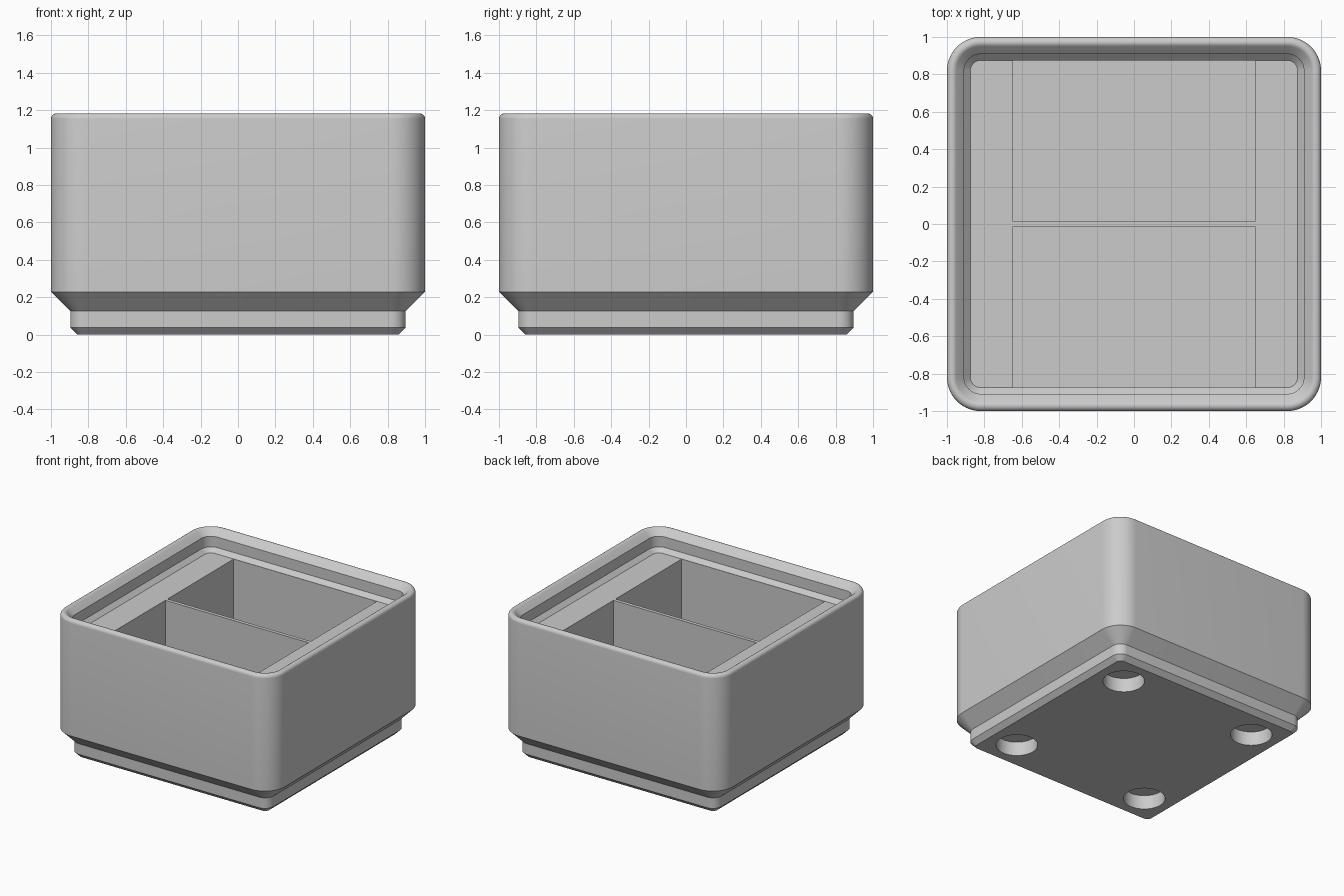
import bpy
import bmesh
from math import sin, cos, pi, radians
from mathutils import Matrix

MM = 2 / 41.5          # one millimetre in scene units
HALF = 20.75           # half width of the bin
CORNER = 3.75          # outer corner radius

if "Cube" in bpy.data.objects:
    bpy.data.objects.remove(bpy.data.objects["Cube"], do_unlink=True)

grey = bpy.data.materials.new("plain grey")
grey.use_nodes = True
grey.diffuse_color = (0.6, 0.6, 0.6, 1)
grey.node_tree.nodes["Principled BSDF"].inputs["Base Color"].default_value = grey.diffuse_color


def rounded_square(bm, inset, z, steps=14):
    """Ring of vertices for the outline offset inward by inset."""
    radius = CORNER - inset
    middle = HALF - CORNER
    ring = []
    for corner in range(4):
        for i in range(steps + 1):
            a = corner * pi / 2 + i / steps * pi / 2
            sx = 1 if corner in (0, 3) else -1
            sy = 1 if corner in (0, 1) else -1
            ring.append(bm.verts.new(((sx * middle + radius * cos(a)) * MM,
                                      (sy * middle + radius * sin(a)) * MM, z * MM)))
    return ring


def finish(bm, name):
    bmesh.ops.recalc_face_normals(bm, faces=bm.faces[:])
    mesh = bpy.data.meshes.new(name)
    bm.to_mesh(mesh)
    bm.free()
    obj = bpy.data.objects.new(name, mesh)
    bpy.context.collection.objects.link(obj)
    mesh.materials.append(grey)
    return obj


# Wall profile (inset, height): stepped foot, wall, rounded rim, stacking lip
profile = [(2.95, 0), (2.15, 0.8), (2.15, 2.6), (0, 4.75)]
rim = 0.6
rim_z = 25.4 - rim / sin(pi / 8) * cos(pi / 8)
for i in range(10):
    a = radians(15 * i)
    profile.append((rim - rim * cos(a), rim_z + rim * sin(a)))
profile += [(1.9, 23.5), (1.9, 21.7), (2.6, 21)]

bm = bmesh.new()
rings = [rounded_square(bm, inset, z) for inset, z in profile]
for low, high in zip(rings, rings[1:]):
    for i in range(len(low)):
        j = (i + 1) % len(low)
        bm.faces.new((low[i], low[j], high[j], high[i]))
bm.faces.new(rings[0][::-1])
bm.faces.new(rings[-1])
bin_body = finish(bm, "bin_body")

# Cutters: two compartments and four round recesses under the foot
pocket_bm = bmesh.new()
for side in (1, -1):
    near, far, floor, top = 0.31, 18.12, 7, 22
    size = Matrix.Diagonal((27 * MM, (far - near) * MM, (top - floor) * MM, 1))
    place = Matrix.Translation((0, side * (near + far) / 2 * MM, (floor + top) / 2 * MM))
    bmesh.ops.create_cube(pocket_bm, size=1, matrix=place @ size)
pockets = finish(pocket_bm, "compartment_cutter")

hole_bm = bmesh.new()
for x in (-13, 13):
    for y in (-13, 13):
        bmesh.ops.create_cone(hole_bm, cap_ends=True, segments=48,
                              radius1=3.25 * MM, radius2=3.25 * MM, depth=4.8 * MM,
                              matrix=Matrix.Translation((x * MM, y * MM, 0)))
holes = finish(hole_bm, "recess_cutter")

bpy.ops.object.select_all(action="DESELECT")
bpy.context.view_layer.objects.active = bin_body
bin_body.select_set(True)
for cutter in (pockets, holes):
    cutter.hide_render = True
    mod = bin_body.modifiers.new(cutter.name, "BOOLEAN")
    mod.operation = "DIFFERENCE"
    mod.solver = "EXACT"
    mod.object = cutter
    bpy.ops.object.modifier_apply(modifier=mod.name)
    bpy.data.objects.remove(cutter, do_unlink=True)

bpy.ops.object.shade_smooth_by_angle(angle=radians(30))
